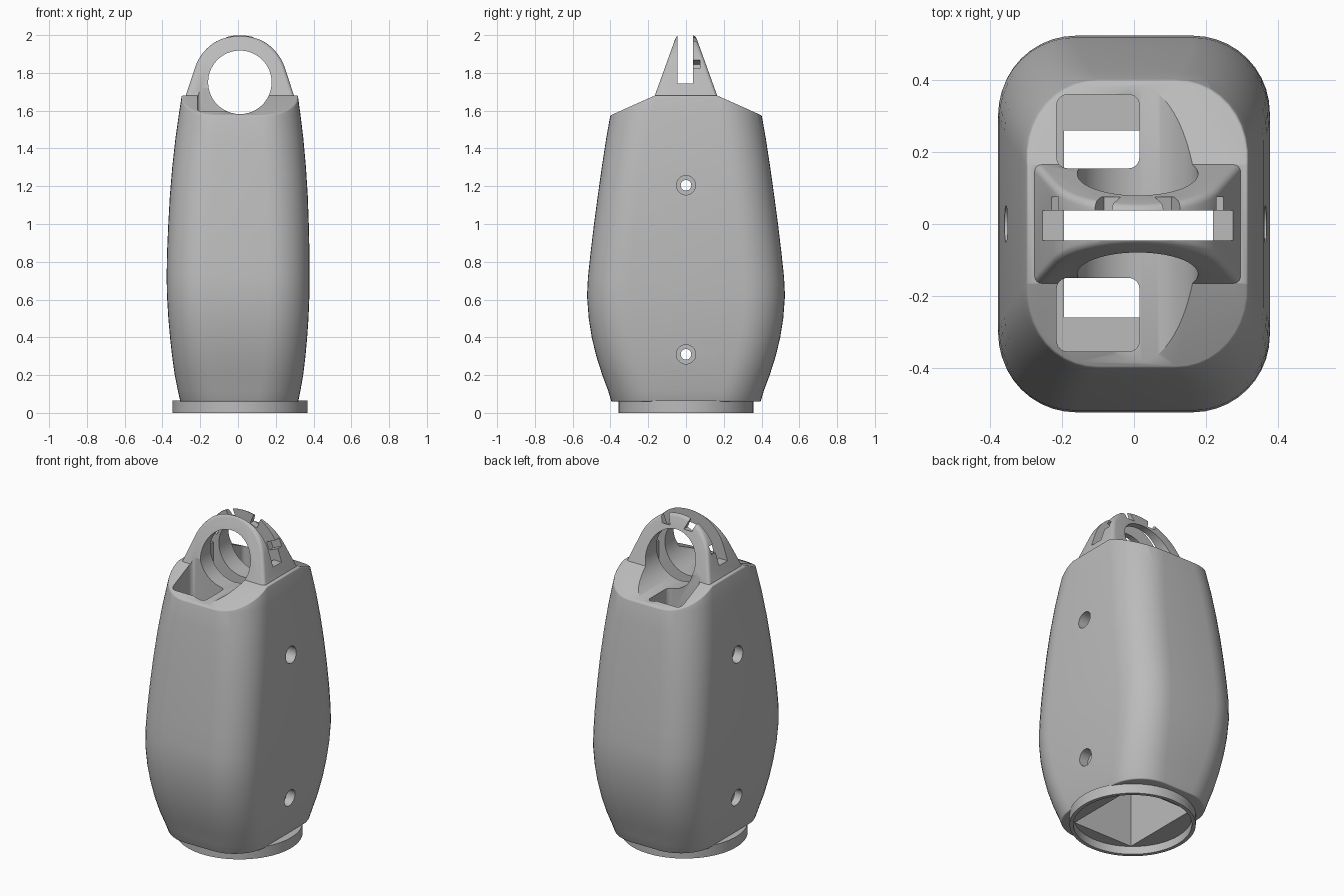
import bpy, bmesh, math
from mathutils import Matrix, Vector

cube = bpy.data.objects.get("Cube")
if cube:
    bpy.data.objects.remove(cube, do_unlink=True)

grey = bpy.data.materials.new("plain_grey")
grey.use_nodes = True
grey.diffuse_color = (0.5, 0.5, 0.5, 1)
grey.node_tree.nodes["Principled BSDF"].inputs["Base Color"].default_value = grey.diffuse_color

CX = 0.01          # axis of the top eye and base ring
EYE_Z = 1.75


def make(name, bm):
    bmesh.ops.recalc_face_normals(bm, faces=bm.faces[:])
    me = bpy.data.meshes.new(name)
    bm.to_mesh(me)
    bm.free()
    me.materials.append(grey)
    ob = bpy.data.objects.new(name, me)
    bpy.context.collection.objects.link(ob)
    return ob


def loft(name, rings):
    bm = bmesh.new()
    loops = [[bm.verts.new(p) for p in ring] for ring in rings]
    n = len(loops[0])
    for a, b in zip(loops, loops[1:]):
        for i in range(n):
            j = (i + 1) % n
            bm.faces.new((a[i], a[j], b[j], b[i]))
    bm.faces.new(loops[0])
    bm.faces.new(loops[-1])
    return make(name, bm)


def rounded_rect(cx, cy, z, hx, hy, r, seg):
    pts = []
    for k, (sx, sy) in enumerate([(1, 1), (-1, 1), (-1, -1), (1, -1)]):
        for i in range(seg + 1):
            a = math.pi / 2 * (k + i / seg)
            pts.append((cx + sx * (hx - r) + r * math.cos(a),
                        cy + sy * (hy - r) + r * math.sin(a), z))
    return pts


def box(name, lo, hi, r=0.0):
    cx, cy = (lo[0] + hi[0]) / 2, (lo[1] + hi[1]) / 2
    hx, hy = (hi[0] - lo[0]) / 2, (hi[1] - lo[1]) / 2
    if r:
        return loft(name, [rounded_rect(cx, cy, z, hx, hy, r, 6) for z in (lo[2], hi[2])])
    return loft(name, [[(cx + a * hx, cy + b * hy, z) for a, b in
                        [(1, 1), (-1, 1), (-1, -1), (1, -1)]] for z in (lo[2], hi[2])])


def cylinder(name, start, end, r, seg=64):
    a, b = Vector(start), Vector(end)
    m = Matrix.Translation((a + b) / 2) @ (b - a).to_track_quat('Z', 'Y').to_matrix().to_4x4()
    bm = bmesh.new()
    bmesh.ops.create_cone(bm, cap_ends=True, segments=seg, radius1=r, radius2=r,
                          depth=(b - a).length, matrix=m)
    return make(name, bm)


def apply(ob, mod):
    bpy.context.view_layer.objects.active = ob
    bpy.ops.object.modifier_apply(modifier=mod.name)


def boolean(ob, other, op='DIFFERENCE'):
    mod = ob.modifiers.new("bool", 'BOOLEAN')
    mod.operation, mod.solver, mod.object = op, 'EXACT', other
    apply(ob, mod)
    bpy.data.objects.remove(other, do_unlink=True)


def bevel(ob, width, angle):
    mod = ob.modifiers.new("bevel", 'BEVEL')
    mod.width, mod.segments = width, 4
    mod.limit_method, mod.angle_limit = 'ANGLE', math.radians(angle)
    apply(ob, mod)


def smooth(ob):
    bpy.ops.object.select_all(action='DESELECT')
    ob.select_set(True)
    bpy.context.view_layer.objects.active = ob
    bpy.ops.object.shade_smooth_by_angle(angle=math.radians(30))


# Bulging body: height, half width, half depth
stations = [(0.06, 0.312, 0.395), (0.12, 0.325, 0.413), (0.2, 0.34, 0.443), (0.3, 0.353, 0.475),
            (0.4, 0.363, 0.499), (0.5, 0.371, 0.515), (0.62, 0.377, 0.524), (0.72, 0.378, 0.519),
            (0.85, 0.377, 0.505), (1.0, 0.372, 0.487), (1.15, 0.365, 0.467), (1.3, 0.354, 0.446),
            (1.45, 0.339, 0.423), (1.58, 0.322, 0.4), (1.75, 0.297, 0.37)]
body = loft("body", [rounded_rect(CX * min(1, abs(z - 0.72)), 0, z, hx, hy, 0.215, 10)
                     for z, hx, hy in stations])

# Sloping shoulders
roof_profile = [(-0.6, -0.1), (0.6, -0.1), (0.6, 1.486), (0.165, 1.68), (-0.165, 1.68), (-0.6, 1.486)]
boolean(body, loft("roof", [[(x, y, z) for y, z in roof_profile] for x in (-0.6, 0.6)]), 'INTERSECT')
bevel(body, 0.022, 45)

# Tapered lug with a round top
arc = [(CX + 0.25 * math.cos(a), EYE_Z + 0.25 * math.sin(a))
       for a in [math.radians(20 + 140 * i / 32) for i in range(33)]]
outline = [(CX + 0.313, 1.6)] + arc + [(CX - 0.313, 1.6)]
lug = loft("lug", [[(x, s * (0.165 + 0.36 * (1.68 - z)), z) for x, z in outline] for s in (-1, 1)])
bevel(lug, 0.018, 50)
boolean(body, lug, 'UNION')

# Eye, running out as a scoop across both shoulders
boolean(body, cylinder("eye", (CX, -0.7, EYE_Z), (CX, 0.7, EYE_Z), 0.168, 96))

# Central slot with a round-bottomed seat, open to the hollow
boolean(body, box("slot", (-0.5, -0.046, 1.745), (0.5, 0.037, 2.2)))
boolean(body, box("slot_shaft", (-0.195, -0.046, 1.3), (0.22, 0.037, 1.8)))

# Radial notches in the back half of the lug
for deg in (22.5, 67.5, 112.5, 157.5):
    notch = box("notch", (0.185, 0.0, -0.025), (0.4, 0.075, 0.025))
    notch.data.transform(Matrix.Translation((CX, 0, EYE_Z)) @
                         Matrix.Rotation(-math.radians(deg), 4, 'Y'))
    boolean(body, notch)

# Hollow inside and the two shoulder pockets
boolean(body, box("hollow", (-0.195, -0.26, -0.1), (0.22, 0.26, 1.45)))
for lo, hi in ((0.155, 0.36), (-0.355, -0.15)):
    boolean(body, box("pocket", (-0.215, lo, 1.3), (0.015, hi, 1.72), 0.03))

# Counterbored screw holes in both sides
for z in (0.31, 1.205):
    boolean(body, cylinder("screw_hole", (-0.6, 0, z), (0.6, 0, z), 0.028, 32))
    for s in (-1, 1):
        boolean(body, cylinder("counterbore", (s * 0.6, 0, z), (s * 0.3, 0, z), 0.051, 40))
smooth(body)

# Base ring: thin rim, recessed floor with the square opening
ring = cylinder("base_ring", (CX, 0, 0), (CX, 0, 0.066), 0.357, 96)
boolean(ring, cylinder("recess", (CX, 0, -0.1), (CX, 0, 0.05), 0.335, 96))
boolean(ring, box("opening", (-0.195, -0.26, -0.1), (0.22, 0.26, 0.2)))
smooth(ring)
